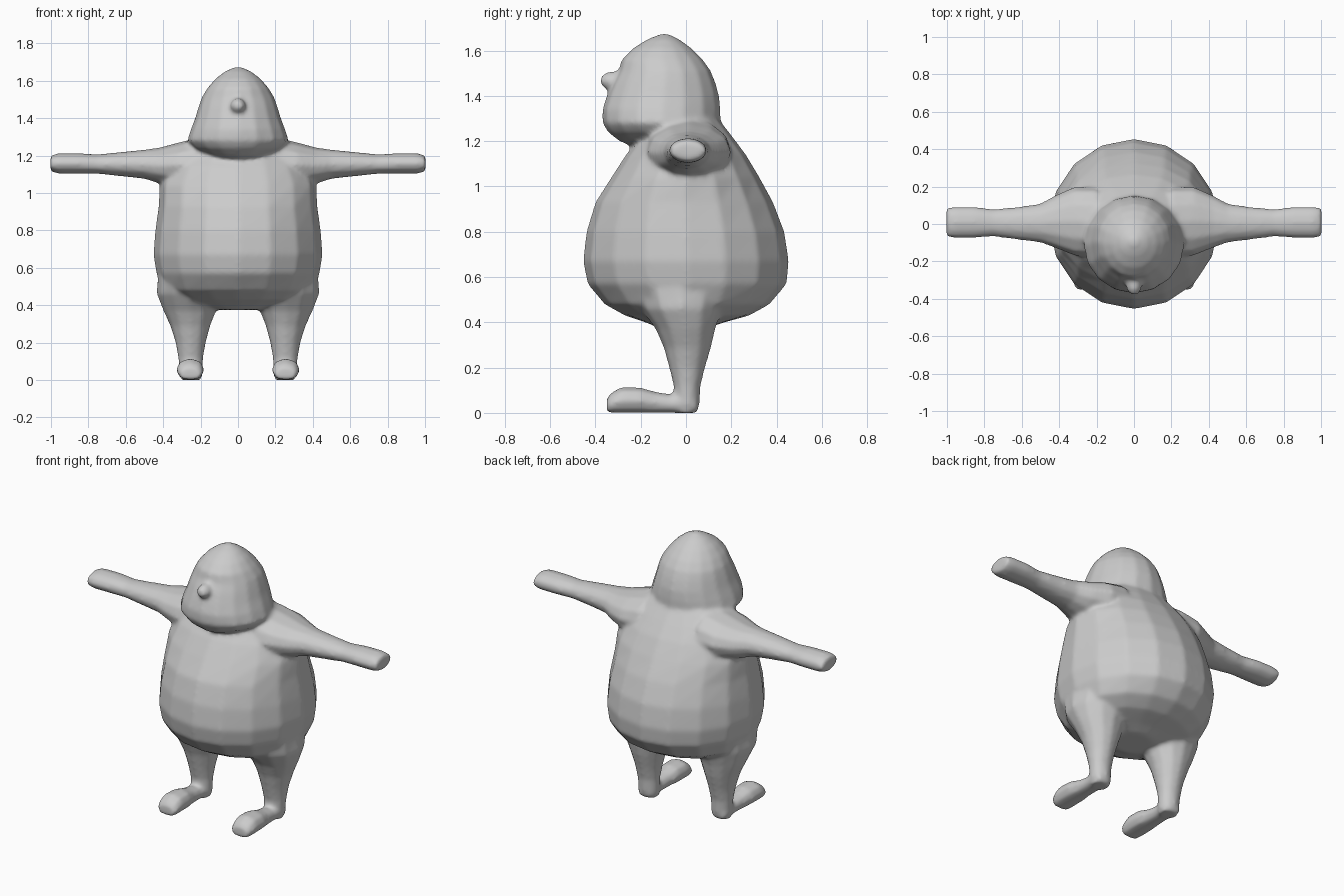
import bpy, bmesh, math
from mathutils import Vector

bm = bmesh.new()


def loft(rings, n=16):
    """Skin closed elliptical rings given as (centre, axis_u, axis_v), capped at both ends."""
    loops = []
    for c, u, v in rings:
        c, u, v = Vector(c), Vector(u), Vector(v)
        loops.append([bm.verts.new(c + u * math.cos(a) + v * math.sin(a))
                      for a in (2 * math.pi * i / n for i in range(n))])
    faces = [bm.faces.new((p[i], p[(i + 1) % n], q[(i + 1) % n], q[i]))
             for p, q in zip(loops, loops[1:]) for i in range(n)]
    faces += [bm.faces.new(loops[0][::-1]), bm.faces.new(loops[-1])]
    bmesh.ops.recalc_face_normals(bm, faces=faces)


def upright(z, front, back, rx, x=0):
    return (x, (front + back) / 2, z), (rx, 0, 0), (0, (back - front) / 2, 0)


# belly and shoulders: z, front, back, half width
loft([upright(*r) for r in [
    (.375, -.12, .10, .12), (.40, -.18, .17, .24), (.43, -.27, .28, .33),
    (.48, -.36, .37, .40), (.57, -.435, .445, .437), (.67, -.455, .455, .453),
    (.80, -.44, .435, .443), (.93, -.40, .385, .425), (1.04, -.33, .325, .42),
    (1.14, -.265, .265, .38), (1.22, -.20, .205, .32), (1.29, -.14, .15, .24)]])

# head with heavy jowls
loft([upright(*r) for r in [
    (1.17, -.22, .10, .06), (1.20, -.295, .13, .17), (1.24, -.345, .15, .24),
    (1.28, -.37, .153, .272), (1.34, -.37, .153, .253), (1.40, -.35, .147, .23),
    (1.46, -.325, .13, .212), (1.51, -.298, .11, .195), (1.56, -.285, .075, .165),
    (1.61, -.235, .025, .122), (1.65, -.17, -.03, .07), (1.674, -.11, -.08, .015)]])

# nose
loft([upright(*r) for r in [
    (1.425, -.345, -.29, .012), (1.44, -.37, -.29, .032), (1.465, -.382, -.29, .043),
    (1.49, -.372, -.28, .034), (1.507, -.35, -.28, .014)]])

for s in (-1, 1):
    # arm: x, bottom, top, front, back
    loft([((s * x, (f + b) / 2, (lo + hi) / 2), (0, (b - f) / 2, 0), (0, 0, (hi - lo) / 2))
          for x, lo, hi, f, b in [
        (.20, 1.02, 1.30, -.18, .20), (.32, 1.03, 1.27, -.17, .20),
        (.42, 1.05, 1.243, -.13, .155), (.50, 1.075, 1.232, -.10, .11),
        (.62, 1.088, 1.22, -.085, .092), (.75, 1.102, 1.207, -.068, .08),
        (.85, 1.103, 1.213, -.075, .093), (.96, 1.103, 1.213, -.076, .093),
        (1.003, 1.115, 1.20, -.07, .088)]], 12)
    # leg: z, front, back, half width, x
    loft([upright(z, f, b, r, s * x) for z, f, b, r, x in [
        (.0, -.05, .048, .055, .25), (.03, -.055, .06, .062, .25),
        (.12, -.055, .065, .068, .253), (.20, -.075, .085, .082, .253),
        (.29, -.10, .112, .108, .255), (.37, -.135, .13, .142, .258),
        (.46, -.20, .16, .18, .255), (.56, -.24, .2, .18, .25)]], 12)
    # foot: y, height, half width
    loft([((s * .255, y, h / 2), (w, 0, 0), (0, 0, h / 2 + .006)) for y, h, w in [
        (.05, .06, .045), (.02, .085, .06), (-.07, .078, .055), (-.14, .09, .06),
        (-.20, .108, .074), (-.285, .11, .077), (-.33, .085, .07), (-.35, .06, .055)]], 8)

# flat soles
for v in bm.verts:
    v.co.z = max(v.co.z, 0)

mesh = bpy.data.meshes.new("round_figure")
bm.to_mesh(mesh)
bm.free()
figure = bpy.data.objects.new("round_figure", mesh)
bpy.context.collection.objects.link(figure)

# fuse parts into one soft skin
fuse = figure.modifiers.new("fuse", 'REMESH')
fuse.mode = 'VOXEL'
fuse.voxel_size = .012
fuse.use_smooth_shade = True
soften = figure.modifiers.new("soften", 'SMOOTH')
soften.factor = .5
soften.iterations = 8
